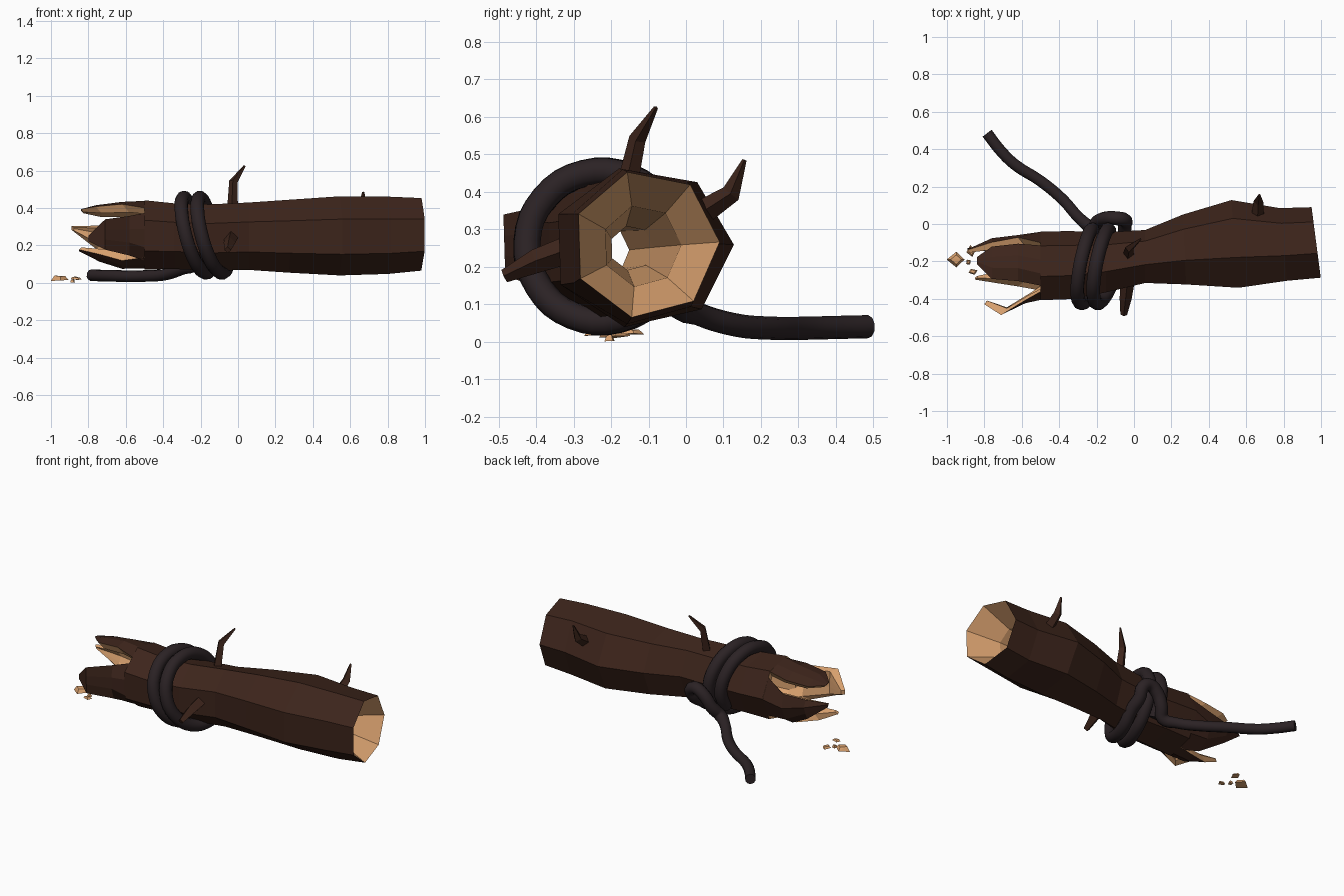
import bpy, bmesh, math, random

if "Cube" in bpy.data.objects:
    bpy.data.objects.remove(bpy.data.objects["Cube"])

random.seed(4)


def mat(name, rgb):
    m = bpy.data.materials.new(name)
    m.diffuse_color = (*rgb, 1)
    m.use_nodes = True
    m.node_tree.nodes["Principled BSDF"].inputs["Base Color"].default_value = m.diffuse_color
    return m


BARK = mat("bark", (0.046, 0.018, 0.011))
WOOD = mat("wood", (0.70, 0.36, 0.16))
ROPE = mat("rope", (0.024, 0.016, 0.018))
SIDES = 7
STEP = math.tau / SIDES


def finish(bm, name, mats):
    bmesh.ops.recalc_face_normals(bm, faces=bm.faces[:])
    me = bpy.data.meshes.new(name)
    bm.to_mesh(me)
    bm.free()
    for m in mats:
        me.materials.append(m)
    ob = bpy.data.objects.new(name, me)
    bpy.context.collection.objects.link(ob)
    return ob


def bridge(bm, a, b, mi):
    n = len(a)
    for i in range(n):
        f = bm.faces.new((a[i], a[(i + 1) % n], b[(i + 1) % n], b[i]))
        f.material_index = mi[i] if isinstance(mi, list) else mi


# Log: seven-sided rings (x, centre y, centre z, radius y, radius z, x slant)
RINGS = [(-0.50, -0.232, 0.257, 0.192, 0.190, 0),
         (-0.34, -0.228, 0.250, 0.190, 0.180, 0),
         (-0.15, -0.212, 0.243, 0.168, 0.182, 0),
         (0.06, -0.180, 0.250, 0.148, 0.185, 0),
         (0.27, -0.145, 0.250, 0.195, 0.200, -0.05),
         (0.54, -0.117, 0.252, 0.245, 0.217, -0.08),
         (0.80, -0.118, 0.255, 0.203, 0.212, -0.10),
         (0.975, -0.107, 0.260, 0.197, 0.199, -0.13)]


def log_ring(bm, ring, s=1.0):
    x, cy, cz, ry, rz, slant = ring
    out = []
    for i in range(SIDES):
        a = i * STEP + 0.03
        dy = s * ry * math.cos(a)
        out.append(bm.verts.new((x + slant * dy, cy + dy, cz + s * rz * math.sin(a))))
    return out


bm = bmesh.new()
loops = [log_ring(bm, r) for r in RINGS]
for a, b in zip(loops, loops[1:]):
    bridge(bm, a, b, 0)
# Raw wood hollow running through the log, narrow in the middle
rim = loops[-1]
for index, s in ((6, 0.52), (4, 0.30), (2, 0.36), (1, 0.52), (0, 0.78)):
    nxt = log_ring(bm, RINGS[index], s)
    bridge(bm, rim, nxt, 1)
    rim = nxt
bridge(bm, rim, loops[0], 1)
finish(bm, "log", [BARK, WOOD])


# Splinters: sections of (x, middle angle, half angle, radius scale, thickness)
def splinter(name, sections, n=4):
    _, cy, cz, ry, rz, _ = RINGS[0]
    bm = bmesh.new()
    prev = None
    for x, mid, half, scale, thick in sections:
        angs = [math.radians(mid - half + 2 * half * i / (n - 1)) for i in range(n)]
        pts = [(a, 0) for a in angs] + [(a, thick) for a in reversed(angs)]
        loop = []
        for a, t in pts:
            flat = math.cos(STEP / 2) / math.cos((a - 0.03) % STEP - STEP / 2)
            k = scale * flat - t
            loop.append(bm.verts.new((x + 0.15 * t, cy + k * ry * math.cos(a),
                                      cz + k * rz * math.sin(a))))
        if prev:
            bridge(bm, prev, loop, [0] * (n - 1) + [1] * (n + 1))
        else:
            bm.faces.new(loop).material_index = 1
        prev = loop
    bm.faces.new(prev).material_index = 1
    finish(bm, name, [BARK, WOOD])


splinter("splinter_top", [(-0.50, 88, 36, 1.0, 0.22), (-0.62, 80, 34, 1.0, 0.25),
                          (-0.76, 80, 32, 0.90, 0.2), (-0.84, 75, 8, 0.80, 0.08)])
splinter("splinter_front", [(-0.50, 186, 48, 1.0, 0.22), (-0.58, 182, 32, 1.10, 0.22),
                            (-0.71, 180, 18, 1.46, 0.2), (-0.80, 186, 4, 1.14, 0.1)])
splinter("splinter_bottom", [(-0.50, 255, 30, 1.0, 0.22), (-0.62, 256, 22, 1.0, 0.22),
                             (-0.74, 246, 14, 0.78, 0.18), (-0.85, 235, 4, 0.60, 0.08)])
splinter("splinter_back", [(-0.50, -20, 62, 1.0, 0.22), (-0.62, -24, 44, 0.98, 0.22),
                           (-0.76, -6, 26, 0.82, 0.2), (-0.89, 20, 6, 0.60, 0.08)])


# Swept tubes for branches and rope
def tube(name, pts, radii, material, smooth):
    cu = bpy.data.curves.new(name, "CURVE")
    cu.dimensions = "3D"
    cu.bevel_depth = 1.0
    cu.bevel_resolution = 3 if smooth else 0
    cu.resolution_u = 4
    cu.use_fill_caps = True
    sp = cu.splines.new("BEZIER" if smooth else "POLY")
    store = sp.bezier_points if smooth else sp.points
    store.add(len(pts) - 1)
    for p, co, r in zip(store, pts, radii):
        p.radius = r
        if smooth:
            p.co = co
            p.handle_left_type = p.handle_right_type = "AUTO"
        else:
            p.co = (*co, 1)
    sp.use_smooth = smooth
    cu.materials.append(material)
    ob = bpy.data.objects.new(name, cu)
    bpy.context.collection.objects.link(ob)
    bpy.ops.object.select_all(action="DESELECT")
    bpy.context.view_layer.objects.active = ob
    ob.select_set(True)
    bpy.ops.object.convert(target="MESH")
    if smooth:
        bpy.ops.object.shade_smooth_by_angle(angle=math.radians(50))


tube("branch_top", [(-0.03, -0.165, 0.38), (-0.025, -0.13, 0.54), (0.035, -0.08, 0.625)],
     [0.030, 0.023, 0.006], BARK, False)
tube("branch_front", [(-0.03, -0.27, 0.26), (-0.045, -0.40, 0.215), (-0.055, -0.485, 0.175)],
     [0.040, 0.032, 0.018], BARK, False)
tube("branch_back", [(0.66, 0.02, 0.33), (0.665, 0.120, 0.395), (0.67, 0.156, 0.485)],
     [0.036, 0.026, 0.006], BARK, False)

# Rope: two slanted turns, a knot at the back, then a loose tail
path = []
TURN = 10
for i in range(2 * TURN + 1):
    a = math.radians(-40) + math.tau * i / TURN
    x = -0.282 + 0.085 * i / TURN + 0.05 * math.cos(a) - 0.038 * math.sin(a)
    path.append((x, -0.226 + 0.198 * math.cos(a), 0.254 + 0.2 * math.sin(a)))
path += [(-0.05, -0.01, 0.17), (-0.048, 0.02, 0.225), (-0.09, 0.03, 0.25),
         (-0.15, 0.03, 0.215), (-0.19, 0.015, 0.15), (-0.225, -0.015, 0.10),
         (-0.29, 0.03, 0.075), (-0.38, 0.13, 0.045), (-0.50, 0.23, 0.036),
         (-0.64, 0.32, 0.036), (-0.72, 0.40, 0.038), (-0.785, 0.485, 0.04)]
tube("rope", path, [0.037] * (len(path) - 6) + [0.031] * 6, ROPE, True)

# Wood chips on the ground: centre and half sizes
for i, (x, y, z, sx, sy, sz) in enumerate((
        (-0.950, -0.19, 0.024, 0.052, 0.050, 0.016),
        (-0.870, -0.145, 0.026, 0.028, 0.034, 0.007),
        (-0.862, -0.255, 0.022, 0.028, 0.018, 0.008),
        (-0.885, -0.205, 0.010, 0.016, 0.018, 0.010))):
    bm = bmesh.new()
    for k in range(4):
        a = math.tau * k / 4 + 0.2 * i
        w = random.uniform(0.8, 1.0)
        for s, u in ((-1, 1.0), (1, 0.6)):
            bm.verts.new((x + u * w * sx * math.cos(a), y + u * w * sy * math.sin(a),
                          z + s * sz * random.uniform(0.5, 1.0)))
    bmesh.ops.convex_hull(bm, input=bm.verts[:])
    finish(bm, f"wood_chip_{i + 1}", [WOOD])
